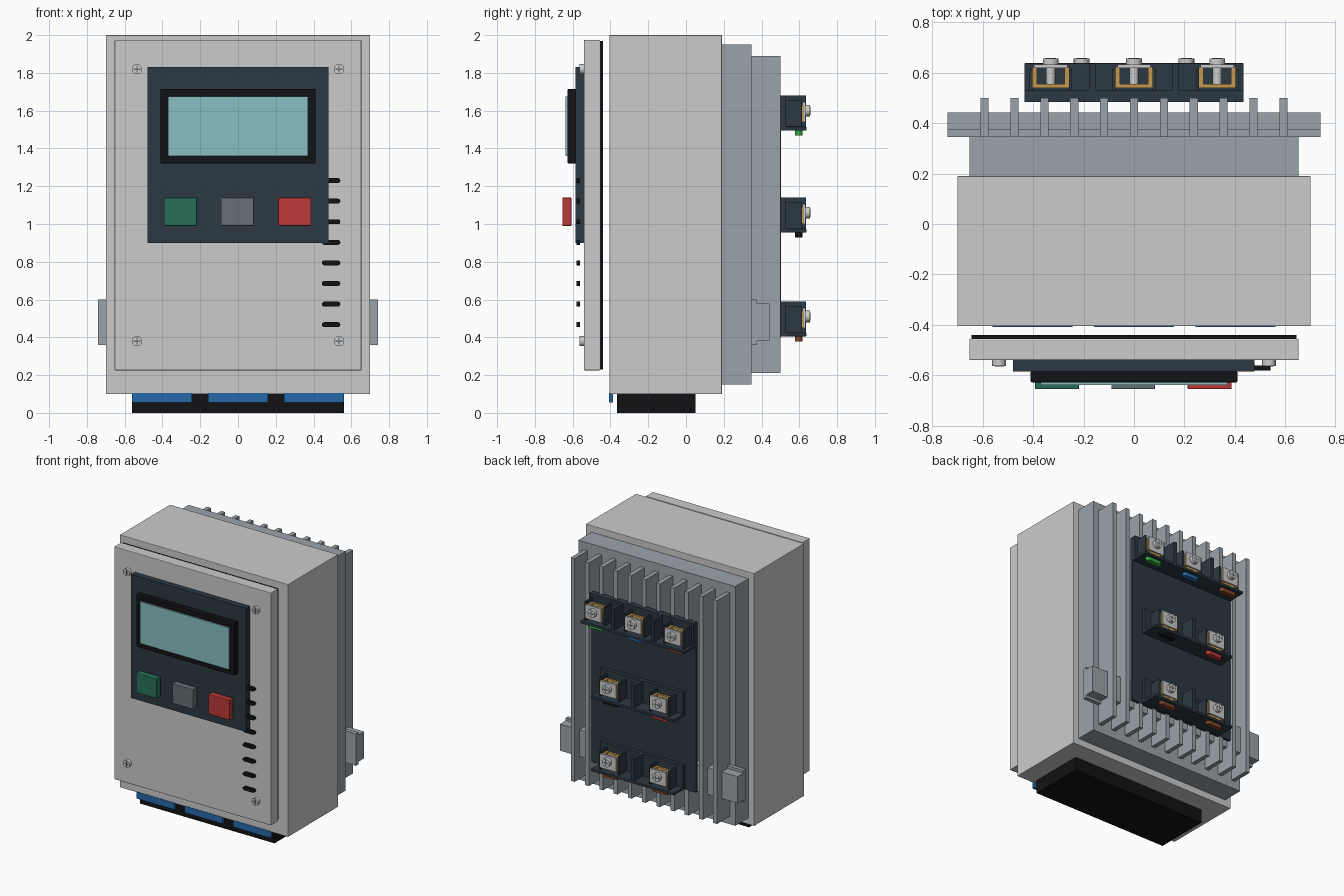
import bpy, bmesh
from math import radians, cos, sin, pi
from mathutils import Vector

if "Cube" in bpy.data.objects:
    bpy.data.objects.remove(bpy.data.objects["Cube"])

MATS = {}
COLORS = {
    "shell": (0.58, 0.58, 0.55, 1), "dark": (0.025, 0.04, 0.055, 1), "black": (0.006, 0.006, 0.008, 1),
    "glass": (0.25, 0.52, 0.54, 1), "green": (0.02, 0.16, 0.1, 1), "grey": (0.13, 0.16, 0.18, 1),
    "red": (0.5, 0.04, 0.04, 1), "blue": (0.02, 0.14, 0.4, 1), "alu": (0.33, 0.37, 0.4, 1),
    "steel": (0.6, 0.6, 0.58, 1), "brass": (0.55, 0.32, 0.08, 1), "brown": (0.22, 0.06, 0.02, 1),
    "wire_green": (0.03, 0.4, 0.05, 1)}


def finish(name, bm, color, bevel=0.0, smooth=False):
    mesh = bpy.data.meshes.new(name)
    bmesh.ops.recalc_face_normals(bm, faces=bm.faces)
    bm.to_mesh(mesh)
    bm.free()
    ob = bpy.data.objects.new(name, mesh)
    bpy.context.collection.objects.link(ob)
    if color not in MATS:
        MATS[color] = bpy.data.materials.new(color)
        MATS[color].diffuse_color = COLORS[color]
    mesh.materials.append(MATS[color])
    if bevel:
        m = ob.modifiers.new("bevel", 'BEVEL')
        m.width, m.segments = bevel, 2
    if smooth:
        bpy.ops.object.select_all(action='DESELECT')
        ob.select_set(True)
        bpy.context.view_layer.objects.active = ob
        bpy.ops.object.shade_smooth_by_angle(angle=radians(35))
    return ob


def box(name, x, y, z, color, bevel=0.0):
    """Box from (min, max) ranges."""
    bm = bmesh.new()
    bmesh.ops.create_cube(bm, size=1)
    for v in bm.verts:
        v.co = Vector([(r[0] + r[1]) / 2 + c * (r[1] - r[0]) for c, r in zip(v.co, (x, y, z))])
    return finish(name, bm, color, bevel)


def prism(name, pts, offset, color, smooth=False):
    """Extrude a closed outline of 3D points along offset."""
    bm = bmesh.new()
    face = bm.faces.new([bm.verts.new(p) for p in pts])
    new = bmesh.ops.extrude_face_region(bm, geom=[face])["geom"]
    bmesh.ops.translate(bm, vec=offset, verts=[g for g in new if isinstance(g, bmesh.types.BMVert)])
    return finish(name, bm, color, smooth=smooth)


def disc(name, x, z, r, y0, y1, color, n=20):
    pts = [(x + r * cos(2 * pi * i / n), y0, z + r * sin(2 * pi * i / n)) for i in range(n)]
    return prism(name, pts, (0, y1 - y0, 0), color, True)


def cross_screw(name, x, z, r, y0, y1):
    """Screw head standing from y0 to y1 with a dark cross recess on its face."""
    d = 1 if y1 > y0 else -1
    disc(name, x, z, r, y0, y1, "steel")
    a, b, f = r * 0.7, r * 0.13, sorted((y1 - d * 0.002, y1 + d * 0.001))
    box(name + "_slot_a", (x - a, x + a), f, (z - b, z + b), "grey")
    box(name + "_slot_b", (x - b, x + b), f, (z - a, z + a), "grey")


def slot(name, x, w, h, c, start, depth, axis, color):
    """Rounded-end bar; outline in xz (axis y) or xy (axis z)."""
    pts = []
    for s in (1, -1):
        for i in range(7):
            t = -pi / 2 + pi * i / 6
            u, v = x + s * ((w - h) / 2 + h / 2 * cos(t)), c + s * h / 2 * sin(t)
            pts.append((u, start, v) if axis == 'y' else (u, v, start))
    return prism(name, pts, (0, depth, 0) if axis == 'y' else (0, 0, depth), color)


# Enclosure, gasket and door
box("enclosure", (-0.70, 0.70), (-0.405, 0.19), (0.10, 2.0), "shell", 0.003)
box("door_gasket", (-0.645, 0.645), (-0.455, -0.44), (0.23, 1.97), "black")
box("door", (-0.653, 0.653), (-0.54, -0.455), (0.225, 1.975), "shell", 0.004)
for i, (sx, z) in enumerate([(-1, 1.82), (1, 1.82), (-1, 0.38), (1, 0.38)]):
    cross_screw("door_screw_%d" % i, sx * 0.535, z, 0.027, -0.535, -0.563)

# Control panel with display and buttons
box("control_panel", (-0.48, 0.478), (-0.585, -0.538), (0.90, 1.83), "dark")
box("display_bezel", (-0.41, 0.41), (-0.628, -0.583), (1.32, 1.715), "black", 0.006)
box("display", (-0.37, 0.37), (-0.638, -0.62), (1.36, 1.675), "glass")
for name, x in (("green", -0.305), ("grey", -0.003), ("red", 0.30)):
    box(name + "_button", (x - 0.087, x + 0.087), (-0.655, -0.607), (0.99, 1.14), name, 0.004)

# Column of vent slots
for i in range(8):
    slot("vent_slot_%d" % i, 0.493, 0.098, 0.026, 1.23 - i * 0.109, -0.58, 0.02, 'y', "black")

# Cable entry under the case
box("cable_entry", (-0.56, 0.56), (-0.365, 0.05), (0.0, 0.10), "black")
for i in range(3):
    x = (i - 1) * 0.402
    box("entry_tab_%d" % i, (x - 0.158, x + 0.158), (-0.408, -0.387), (0.055, 0.105), "blue")

# Heat sink with fins
box("heat_sink_base", (-0.653, 0.653), (0.188, 0.347), (0.15, 1.95), "alu")
for i in range(11):
    x = (i - 5) * 0.1185
    box("fin_%d" % i, (x - 0.016, x + 0.016), (0.345, 0.50), (0.21, 1.89), "alu")

# Mounting rail: hat section across the back
hat = [(0.345, 0.36), (0.375, 0.36), (0.375, 0.38), (0.443, 0.38),
       (0.443, 0.58), (0.375, 0.58), (0.375, 0.60), (0.345, 0.60)]
prism("mounting_rail", [(-0.74, y, z) for y, z in hat], (1.48, 0, 0), "alu")

# Terminal back plate
box("terminal_plate", (-0.435, 0.435), (0.483, 0.503), (0.40, 1.68), "dark")


def terminal(tag, x, z, wire):
    """Clamp terminal: brass cage, steel plates, screw facing back, wire mark below."""
    for s in (-1, 1):
        xs = sorted((x + s * 0.055, x + s * 0.073))
        box(tag + "_cage_side", xs, (0.55, 0.625), (z + 0.045, z + 0.135), "brass")
    box(tag + "_cage_back", (x - 0.073, x + 0.073), (0.54, 0.556), (z + 0.045, z + 0.135), "brass")
    box(tag + "_clamp_plate", (x - 0.066, x + 0.066), (0.618, 0.632), (z + 0.045, z + 0.15), "steel")
    disc(tag + "_screw_shank", x, z + 0.105, 0.018, 0.55, 0.63, "steel", 12)
    cross_screw(tag + "_screw", x, z + 0.105, 0.031, 0.63, 0.657)
    slot(tag + "_wire_mark", x, 0.13, 0.038, 0.597, z - 0.026, 0.03, 'z', wire)


# Three rows of terminals; z is the underside of each row
rows = [("top", 1.495, 0.435, [(0.33, "wire_green"), (0, "blue"), (-0.33, "brown")], [-0.165, 0.165]),
        ("middle", 0.955, 0.345, [(0.208, "black"), (-0.208, "red")], [0.0]),
        ("bottom", 0.405, 0.345, [(0.208, "brown"), (-0.208, "brown")], [0.0])]
for row, z, hw, cells, walls in rows:
    box(row + "_row_back", (-hw, hw), (0.50, 0.53), (z, z + 0.185), "dark")
    box(row + "_row_floor", (-hw, hw), (0.50, 0.638), (z, z + 0.02), "dark", 0.004)
    for x in walls:
        box(row + "_row_divider", (x - 0.012, x + 0.012), (0.50, 0.636), (z, z + 0.185), "dark")
    for i, (x, wire) in enumerate(cells):
        # Housing cheeks beside each clamp
        for s in (-1, 1):
            xs = sorted((x + s * 0.073, x + s * 0.085))
            box(row + "_row_cheek", xs, (0.52, 0.615), (z + 0.01, z + 0.16), "dark")
        terminal("%s_terminal_%d" % (row, i), x, z, wire)

for m in bpy.data.materials:
    if m.users and not m.is_grease_pencil:
        m.use_nodes = True
        m.node_tree.nodes["Principled BSDF"].inputs["Base Color"].default_value = m.diffuse_color
